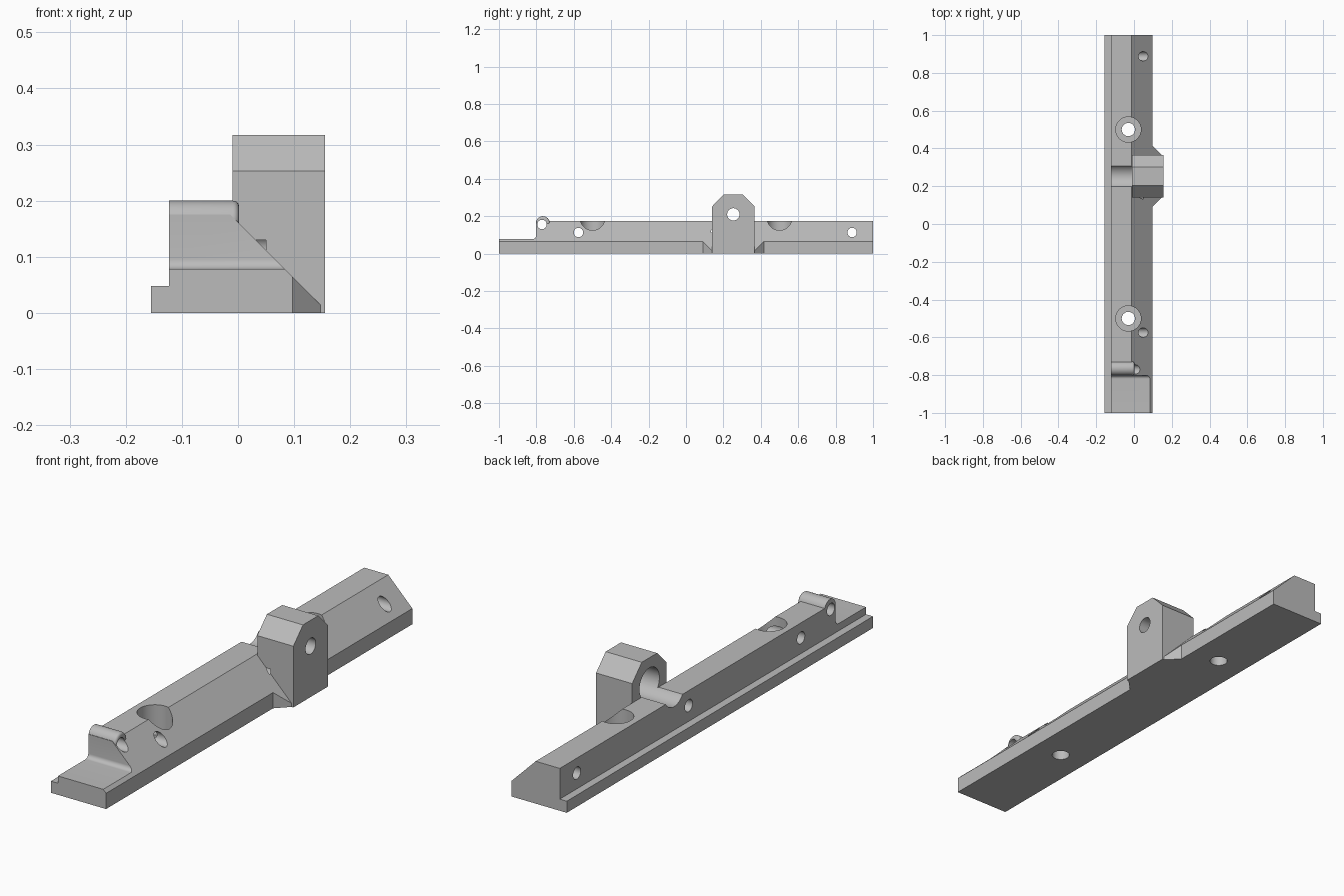
import bpy, bmesh, math
from mathutils import Matrix, Vector

cube = bpy.data.objects.get("Cube")
if cube:
    bpy.data.objects.remove(cube, do_unlink=True)

grey = bpy.data.materials.new("plain grey")
grey.use_nodes = True
COLOUR = (0.5, 0.5, 0.5, 1)
grey.diffuse_color = COLOUR
grey.node_tree.nodes["Principled BSDF"].inputs["Base Color"].default_value = COLOUR


def finish(name, bm):
    bmesh.ops.recalc_face_normals(bm, faces=bm.faces)
    mesh = bpy.data.meshes.new(name)
    bm.to_mesh(mesh)
    bm.free()
    mesh.materials.append(grey)
    ob = bpy.data.objects.new(name, mesh)
    bpy.context.collection.objects.link(ob)
    return ob


def prism(name, profile, axis, lo, hi):
    """Extrude a profile: (y, z) pairs along X, or (x, z) pairs along Y."""
    bm = bmesh.new()
    place = (lambda a, b: (lo, a, b)) if axis == "X" else (lambda a, b: (a, lo, b))
    face = bm.faces.new([bm.verts.new(place(a, b)) for a, b in profile])
    geom = bmesh.ops.extrude_face_region(bm, geom=[face])["geom"]
    step = Vector((hi - lo, 0, 0)) if axis == "X" else Vector((0, hi - lo, 0))
    bmesh.ops.translate(bm, vec=step, verts=[g for g in geom if isinstance(g, bmesh.types.BMVert)])
    return finish(name, bm)


def rod(name, axis, a, b, radius, lo, hi, rounding=0):
    """Cylinder along X at (y, z) = (a, b), or along Z at (x, y) = (a, b)."""
    bm = bmesh.new()
    bmesh.ops.create_cone(bm, cap_ends=True, segments=48, radius1=radius,
                          radius2=radius, depth=hi - lo)
    if rounding:
        rim = [e for e in bm.edges if all(v.co.z > 0 for v in e.verts)]
        bmesh.ops.bevel(bm, geom=rim, offset=rounding, segments=6, profile=0.5, affect="EDGES")
    mid = (lo + hi) / 2
    if axis == "X":
        move = Matrix.Translation((mid, a, b)) @ Matrix.Rotation(math.pi / 2, 4, "Y")
    else:
        move = Matrix.Translation((a, b, mid))
    bmesh.ops.transform(bm, matrix=move, verts=bm.verts)
    return finish(name, bm)


def combine(target, tool, operation):
    mod = target.modifiers.new(tool.name, "BOOLEAN")
    mod.operation, mod.solver, mod.object = operation, "EXACT", tool
    bpy.context.view_layer.objects.active = target
    bpy.ops.object.modifier_apply(modifier=mod.name)
    bpy.data.objects.remove(tool, do_unlink=True)


# Rail with a side ledge and a sloped flank
WALL, EDGE = -0.123, 0.097
rail = prism("mounting_rail", [(-0.155, 0), (EDGE, 0), (EDGE, 0.065), (-0.013, 0.175),
                               (WALL, 0.175), (WALL, 0.048), (-0.155, 0.048)], "Y", -1, 1)

# Lowered front step with a small fillet at its foot
FACE, STEP, R = -0.802, 0.078, 0.018
arc = [(FACE - R + R * math.sin(t), STEP + R - R * math.cos(t))
       for t in (math.pi / 2 * i / 8 for i in range(9))]
combine(rail, prism("step_cutter", [(-1.1, STEP)] + arc + [(FACE, 0.4), (-1.1, 0.4)],
                    "X", -0.3, 0.3), "DIFFERENCE")

# Rounded hump behind the step
combine(rail, rod("hump", "X", -0.765, 0.163, 0.037, WALL, 0.002, 0.011), "UNION")

# Upright lug with chamfered top corners
MID, HALF = 0.253, 0.113
right_half = [(HALF, 0), (HALF, 0.253), (0.05, 0.317)]
outline = [(MID + y, z) for y, z in right_half] + [(MID - y, z) for y, z in reversed(right_half)]
combine(rail, prism("lug", outline, "X", -0.01, 0.155), "UNION")

# Gussets that carry the sloped flank out to the lug
bm = bmesh.new()
for x, half, top in ((EDGE, HALF + 0.05, 0.065), (0.147, HALF, 0.015)):
    for side in (-1, 1):
        for z in (0, top):
            bm.verts.new((x, MID + side * half, z))
bmesh.ops.convex_hull(bm, input=bm.verts)
combine(rail, finish("gussets", bm), "UNION")

# Counterbored screw holes
for y in (-0.5, 0.5):
    combine(rail, rod("counterbore", "Z", -0.03, y, 0.067, 0.065, 0.4), "DIFFERENCE")
    combine(rail, rod("screw_hole", "Z", -0.03, y, 0.035, -0.1, 0.3), "DIFFERENCE")

# Wide blind bore and bolt hole in the lug
combine(rail, rod("lug_bore", "X", MID, 0.21, 0.065, -0.3, 0.1), "DIFFERENCE")
combine(rail, rod("bolt_hole", "X", MID, 0.21, 0.033, 0, 0.3), "DIFFERENCE")

# Cross holes; the one beside the lug is blind
for y, z, end in ((-0.77, 0.156, 0.3), (-0.575, 0.113, 0.3), (0.158, 0.113, 0.05), (0.888, 0.113, 0.3)):
    combine(rail, rod("cross_hole", "X", y, z, 0.025, -0.3, end), "DIFFERENCE")

# Smooth round surfaces, crisp edges
bpy.ops.object.select_all(action="DESELECT")
rail.select_set(True)
bpy.context.view_layer.objects.active = rail
bpy.ops.object.shade_smooth_by_angle(angle=math.radians(25))
